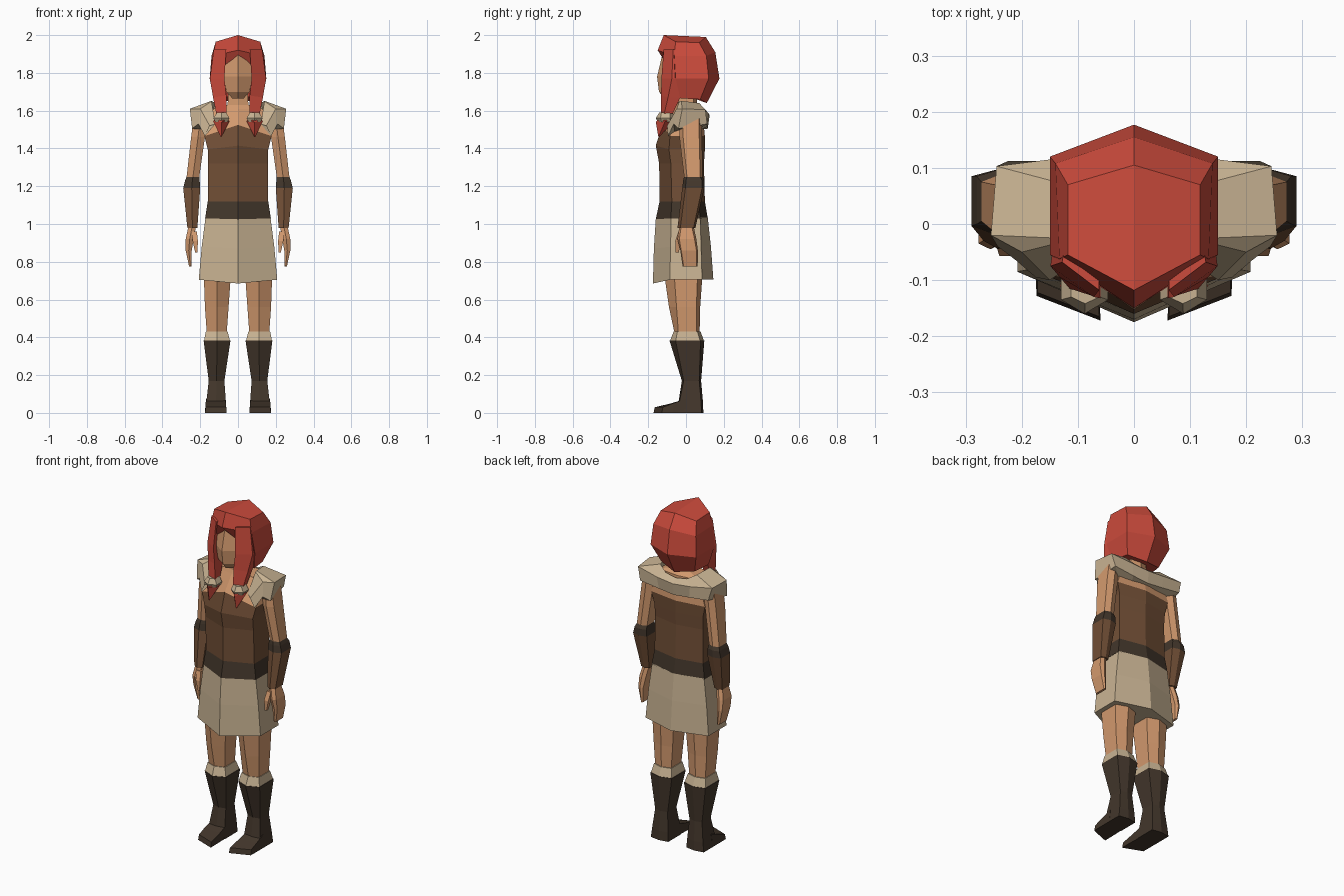
import bpy, bmesh

COLOURS = {"hair": (0.60, 0.07, 0.045), "skin": (0.65, 0.32, 0.155), "leather": (0.17, 0.08, 0.038),
           "dark": (0.055, 0.037, 0.024), "fur": (0.58, 0.45, 0.29)}
MATS = {}
for key, rgb in COLOURS.items():
    MATS[key] = bpy.data.materials.new(key)
    MATS[key].diffuse_color = (*rgb, 1)


def loft(name, rows, bands, closed=True, mirror=True, caps=True):
    """Skin rows of points; bands gives the colour of each strip."""
    if isinstance(bands, str):
        bands = [bands] * (len(rows) - 1)
    keys = list(dict.fromkeys(bands))
    bm = bmesh.new()
    vs = [[bm.verts.new(p) for p in r] for r in rows]
    n = len(rows[0])
    for i, col in enumerate(bands):
        for j in range(n if closed else n - 1):
            k = (j + 1) % n
            bm.faces.new((vs[i][j], vs[i][k], vs[i + 1][k], vs[i + 1][j])).material_index = keys.index(col)
    if caps:
        bm.faces.new(vs[0]).material_index = keys.index(bands[0])
        bm.faces.new(vs[-1]).material_index = keys.index(bands[-1])
    bmesh.ops.remove_doubles(bm, verts=bm.verts, dist=0.0005)
    bmesh.ops.recalc_face_normals(bm, faces=bm.faces)
    me = bpy.data.meshes.new(name)
    bm.to_mesh(me)
    bm.free()
    for k in keys:
        me.materials.append(MATS[k])
    ob = bpy.data.objects.new(name, me)
    bpy.context.collection.objects.link(ob)
    if mirror:
        m = ob.modifiers.new("Mirror", 'MIRROR')
        m.use_clip = True
    return ob


def hexa(z, x0, x1, yfc, yf, yb, ybc, dz=0.0):
    """Six-sided ring with a point at the middle of its front and back; dz lifts the front point."""
    c = (x0 + x1) / 2
    return [(c, yfc, z + dz), (x1, yf, z), (x1, yb, z), (c, ybc, z), (x0, yb, z), (x0, yf, z)]


def quad(z, x0, x1, y0, y1):
    return [(x0, y0, z), (x1, y0, z), (x1, y1, z), (x0, y1, z)]


def body(z, hw, *rest):
    return hexa(z, -hw, hw, *rest)


# Skirt
loft("skirt", [body(0.705, 0.208, -0.175, -0.085, 0.085, 0.145, -0.02),
               body(0.88, 0.192, -0.17, -0.082, 0.08, 0.132, -0.01),
               body(1.035, 0.172, -0.16, -0.078, 0.075, 0.115, -0.01)], "fur", mirror=False)

# Belt, tunic, bare upper chest and neck
loft("torso", [body(1.03, 0.174, -0.16, -0.08, 0.075, 0.115, -0.005),
               body(1.12, 0.16, -0.14, -0.075, 0.068, 0.10),
               body(1.32, 0.158, -0.142, -0.08, 0.065, 0.095),
               body(1.395, 0.16, -0.16, -0.09, 0.07, 0.10, 0.02),
               body(1.465, 0.178, -0.125, -0.085, 0.075, 0.10, 0.06),
               body(1.61, 0.13, -0.06, -0.035, 0.07, 0.085),
               body(1.63, 0.055, -0.05, -0.04, 0.04, 0.06),
               body(1.74, 0.05, -0.05, -0.035, 0.035, 0.05)],
     ["dark", "leather", "leather", "leather", "skin", "skin", "skin"], mirror=False)

# Fur collar over the shoulders and across the back
tip = (0.175, -0.095, 1.465)
loft("fur_collar", [
    [(0.12, -0.08, 1.53), (0.15, -0.10, 1.52), tip, tip],
    [(0.14, -0.035, 1.65), (0.20, -0.05, 1.61), (0.21, -0.065, 1.53), (0.17, -0.06, 1.49)],
    [(0.14, -0.025, 1.652), (0.255, -0.02, 1.61), (0.243, -0.04, 1.505), (0.17, -0.03, 1.50)],
    [(0.12, 0.07, 1.64), (0.245, 0.103, 1.605), (0.225, 0.112, 1.53), (0.16, 0.06, 1.50)],
    [(0.07, 0.09, 1.61), (0.11, 0.12, 1.585), (0.10, 0.113, 1.515), (0.08, 0.08, 1.50)],
    [(0, 0.095, 1.60), (0, 0.125, 1.575), (0, 0.115, 1.505), (0, 0.08, 1.50)]], "fur", caps=False)

# Arms with leather bracers
loft("arm", [hexa(1.56, 0.165, 0.235, -0.03, -0.015, 0.07, 0.085),
             hexa(1.46, 0.175, 0.248, -0.035, -0.015, 0.07, 0.085),
             hexa(1.25, 0.205, 0.272, -0.01, 0.005, 0.075, 0.088),
             hexa(1.23, 0.203, 0.28, -0.015, 0.0, 0.085, 0.097),
             hexa(1.19, 0.20, 0.29, -0.02, -0.003, 0.085, 0.097),
             hexa(0.98, 0.215, 0.268, -0.045, -0.03, 0.04, 0.05)],
     ["skin", "skin", "dark", "dark", "leather"])

# Hands: palm with fingers, and a thumb
loft("hand", [hexa(0.99, 0.222, 0.262, -0.035, -0.025, 0.03, 0.04),
              hexa(0.92, 0.235, 0.277, -0.045, -0.035, 0.045, 0.055),
              hexa(0.86, 0.245, 0.277, -0.03, -0.025, 0.055, 0.063),
              hexa(0.775, 0.245, 0.259, -0.018, -0.012, 0.055, 0.062)], "skin")
loft("thumb", [quad(0.96, 0.218, 0.245, -0.04, -0.005), quad(0.91, 0.212, 0.24, -0.057, -0.028),
               quad(0.85, 0.215, 0.227, -0.055, -0.038)], "skin")

# Legs with fur-topped boots
loft("leg", [hexa(0.92, 0.025, 0.175, -0.12, -0.07, 0.06, 0.09),
             hexa(0.70, 0.04, 0.18, -0.11, -0.06, 0.06, 0.085),
             hexa(0.56, 0.05, 0.175, -0.09, -0.05, 0.055, 0.075),
             hexa(0.42, 0.06, 0.165, -0.06, -0.04, 0.055, 0.072)], "skin")
loft("boot_cuff", [hexa(0.432, 0.055, 0.17, -0.065, -0.045, 0.06, 0.077),
                   hexa(0.38, 0.042, 0.18, -0.085, -0.055, 0.075, 0.095)], "fur")
loft("boot", [hexa(0.382, 0.04, 0.182, -0.087, -0.055, 0.077, 0.097),
              hexa(0.17, 0.072, 0.155, -0.022, -0.012, 0.07, 0.08),
              hexa(0.055, 0.064, 0.168, -0.04, -0.035, 0.08, 0.09),
              hexa(0, 0.06, 0.175, -0.05, -0.04, 0.082, 0.092)], "dark")
loft("foot", [[(0.064, 0.0, 0), (0.174, 0.0, 0), (0.168, 0.0, 0.075), (0.068, 0.0, 0.075)],
              [(0.061, -0.09, 0), (0.175, -0.07, 0), (0.172, -0.07, 0.05), (0.064, -0.08, 0.05)],
              [(0.06, -0.172, 0), (0.174, -0.128, 0), (0.172, -0.122, 0.03), (0.062, -0.165, 0.03)]], "dark")

# Head
loft("head", [body(1.665, 0.03, -0.115, -0.09, 0.02, 0.04),
              body(1.70, 0.062, -0.143, -0.10, 0.05, 0.07),
              body(1.78, 0.075, -0.153, -0.10, 0.08, 0.10),
              body(1.92, 0.08, -0.12, -0.085, 0.08, 0.10)], "skin", mirror=False)

# Hair: half cap, mirrored, with its front drawn in behind the face
loft("hair", [[(0, -0.118, 2.0), (0.118, -0.055, 1.965), (0.118, 0.07, 1.96), (0, 0.105, 1.99)],
              [(0, -0.15, 1.92), (0.133, -0.062, 1.89), (0.14, 0.108, 1.89), (0, 0.155, 1.91)],
              [(0, -0.03, 1.80), (0.15, -0.055, 1.77), (0.15, 0.12, 1.77), (0, 0.177, 1.77)],
              [(0, 0.0, 1.68), (0.128, -0.03, 1.665), (0.11, 0.075, 1.66), (0, 0.11, 1.64)]],
     "hair", closed=False)

# Side locks framing the face, tied with fur and ending in points
loft("hair_lock", [
    [(0.062, -0.118, 1.925), (0.128, -0.068, 1.925), (0.12, -0.02, 1.925), (0.065, -0.02, 1.925)],
    [(0.072, -0.13, 1.77), (0.149, -0.075, 1.77), (0.14, -0.01, 1.77), (0.075, -0.03, 1.77)],
    [(0.062, -0.132, 1.68), (0.132, -0.095, 1.67), (0.122, -0.03, 1.67), (0.06, -0.05, 1.68)],
    [(0.06, -0.132, 1.585), (0.115, -0.115, 1.585), (0.11, -0.07, 1.585), (0.065, -0.075, 1.585)]], "hair")
loft("hair_tie", [hexa(1.59, 0.062, 0.112, -0.142, -0.13, -0.085, -0.07),
                  hexa(1.56, 0.046, 0.13, -0.16, -0.135, -0.085, -0.06),
                  hexa(1.54, 0.055, 0.12, -0.15, -0.13, -0.085, -0.07)], "fur")
loft("hair_tip", [quad(1.56, 0.065, 0.11, -0.14, -0.08),
                  [(0.087, -0.16, 1.54), (0.132, -0.11, 1.545), (0.087, -0.06, 1.545), (0.045, -0.11, 1.545)],
                  quad(1.46, 0.088, 0.091, -0.146, -0.143)], "hair")
